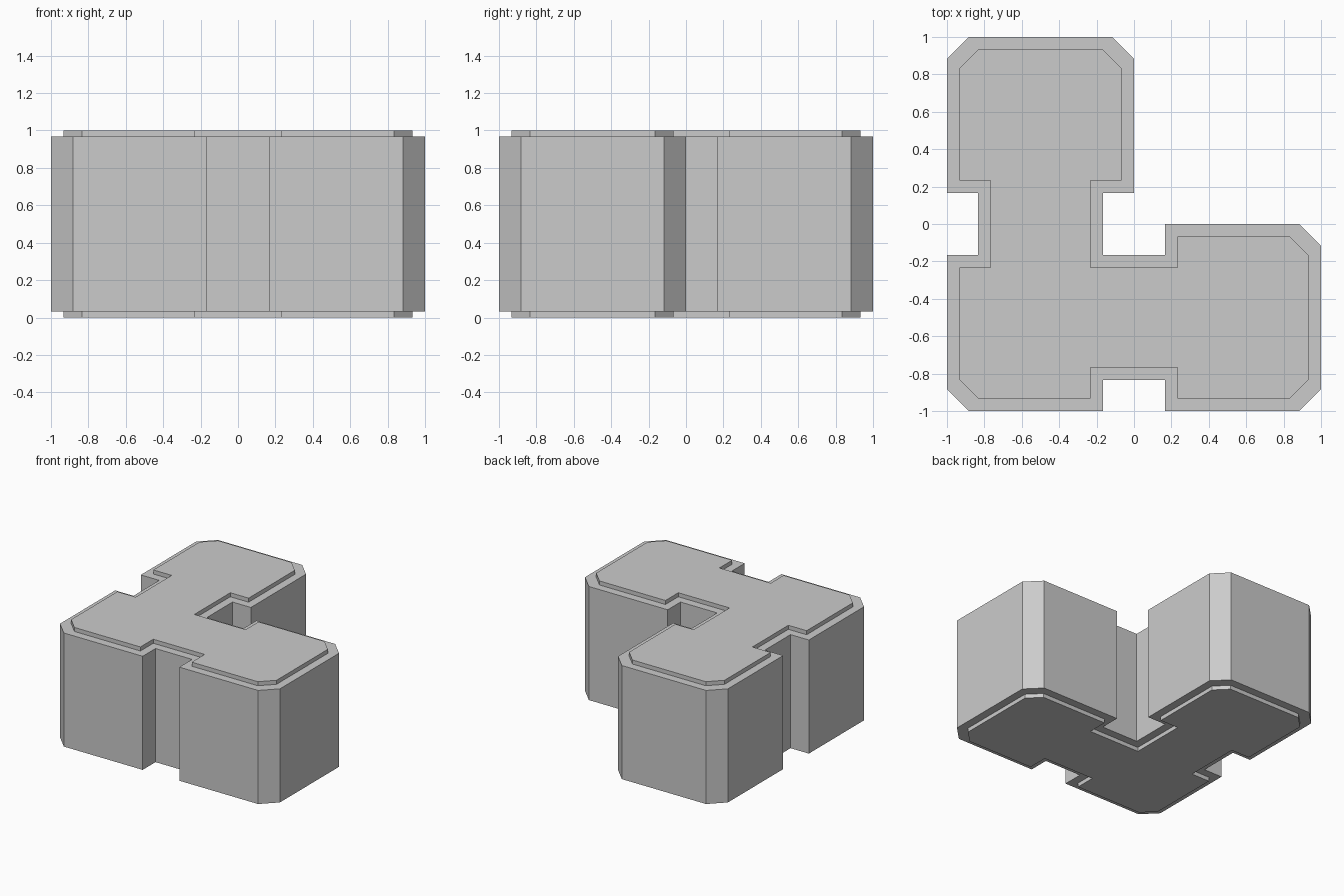
import bpy, bmesh

if "Cube" in bpy.data.objects:
    bpy.data.objects.remove(bpy.data.objects["Cube"])


def outline(t, c):
    """L-shaped three-lobe outline, inset by t, with corner cuts of size c."""
    n = 1 / 6 + t          # half width of the notches
    e = 1 - t              # outer edge
    d = 5 / 6 - t          # notch floor
    # half of the outline, from the outer elbow to the inner elbow
    half = [(-e + c, -e), (-n, -e), (-n, -d), (n, -d), (n, -e),
            (e - c, -e), (e, -e + c), (e, -t - c), (e - c, -t),
            (n, -t), (n, -n)]
    # the other half is mirrored across the diagonal
    return half + [(-n, -n)] + [(y, x) for x, y in reversed(half)]


def add_stepped_block(name, levels):
    """Skin a stack of matching outlines and cap both ends."""
    bm = bmesh.new()
    rings = [[bm.verts.new((x, y, z)) for x, y in pts] for pts, z in levels]
    count = len(rings[0])
    for a, b in zip(rings, rings[1:]):
        for i in range(count):
            j = (i + 1) % count
            bm.faces.new((a[i], a[j], b[j], b[i]))
    bm.faces.new(rings[0][::-1])
    bm.faces.new(rings[-1])
    bmesh.ops.recalc_face_normals(bm, faces=bm.faces)
    mesh = bpy.data.meshes.new(name)
    bm.to_mesh(mesh)
    bm.free()
    obj = bpy.data.objects.new(name, mesh)
    bpy.context.collection.objects.link(obj)
    return obj


# Corner block: full body with a thin inset step at the top and bottom
step = 1 / 30
outer = outline(0, 0.117)
inner = outline(2 * step, 0.1)
add_stepped_block("corner_block", [
    (inner, 0), (inner, step), (outer, step),
    (outer, 1 - step), (inner, 1 - step), (inner, 1)])
